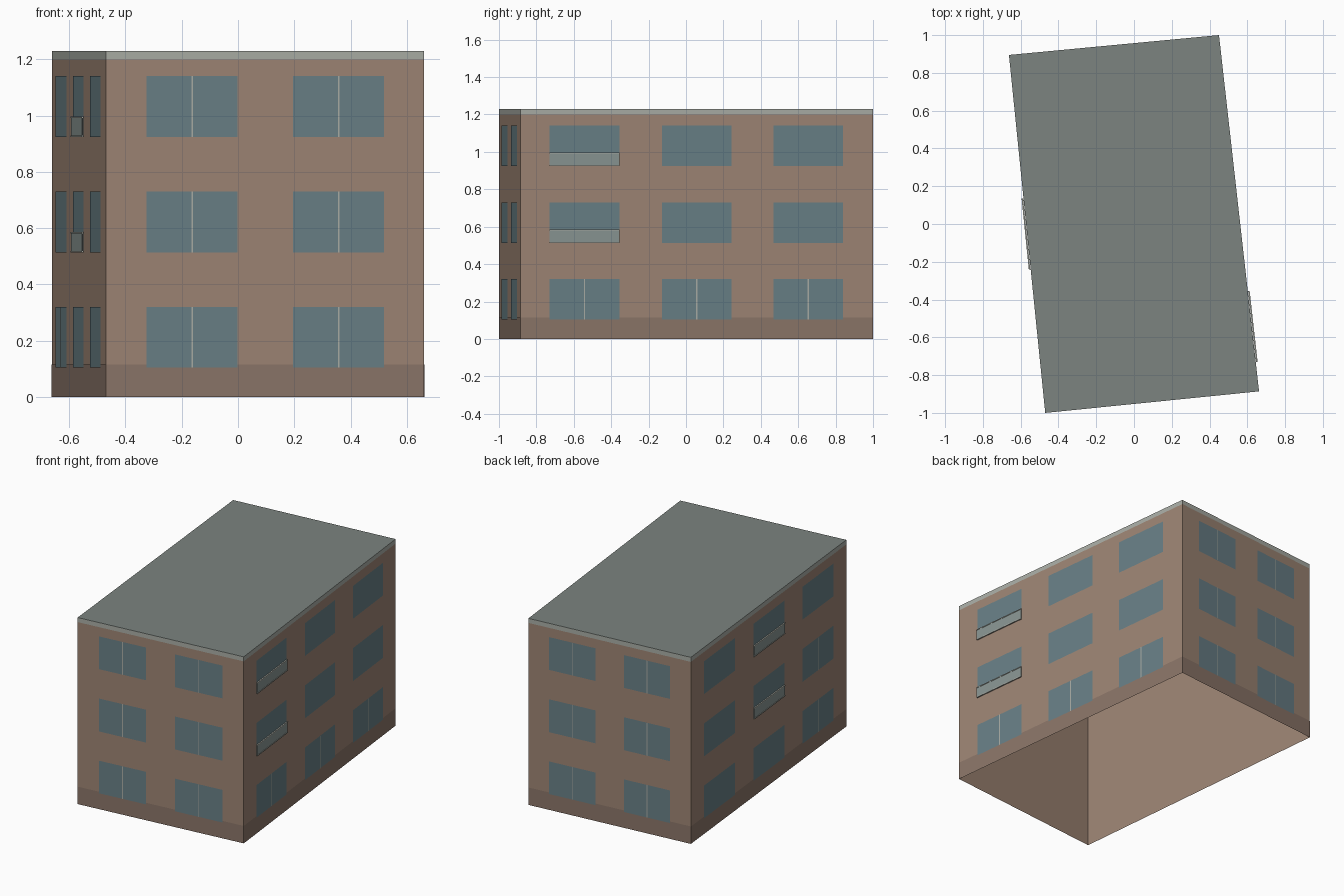
import bpy, bmesh
from mathutils import Vector

if "Cube" in bpy.data.objects:
    bpy.data.objects.remove(bpy.data.objects["Cube"])

# Footprint corners, counter-clockwise from front left
FOOT = [Vector(c) for c in ((-0.47, -1.0, 0), (0.662, -0.886, 0), (0.45, 1.0, 0), (-0.662, 0.895, 0))]
FLOORS = [(0.105, 0.32), (0.513, 0.73), (0.924, 1.14)]
SHORT = [(0.128, 0.414), (0.588, 0.874)]
LONG = [(0.082, 0.281), (0.401, 0.599), (0.717, 0.915)]
UP = Vector((0, 0, 1))


def material(name, rgb):
    m = bpy.data.materials.new(name)
    m.diffuse_color = (*rgb, 1)
    m.use_nodes = True
    m.node_tree.nodes["Principled BSDF"].inputs["Base Color"].default_value = m.diffuse_color
    return m


WALL = material("brick", (0.34, 0.235, 0.175))
BASE = material("plinth", (0.26, 0.18, 0.14))
GLASS = material("window_glass", (0.14, 0.215, 0.24))
TRIM = material("light_trim", (0.40, 0.42, 0.38))
PANEL = material("balcony_panel", (0.25, 0.30, 0.29))
ROOF = material("roof_grey", (0.20, 0.23, 0.215))


def finish(name, bm, mat):
    me = bpy.data.meshes.new(name)
    bm.to_mesh(me)
    bm.free()
    me.materials.append(mat)
    ob = bpy.data.objects.new(name, me)
    bpy.context.collection.objects.link(ob)
    return ob


def point(side, t, z, out):
    a, b = FOOT[side], FOOT[(side + 1) % 4]
    normal = (b - a).normalized().cross(UP)
    return a.lerp(b, t) + normal * out + UP * z


def quad(bm, side, t0, t1, z0, z1, out):
    bm.faces.new([bm.verts.new(point(side, t, z, out))
                  for t, z in ((t0, z0), (t1, z0), (t1, z1), (t0, z1))])


def slab(bm, side, t0, t1, z0, z1, out0, out1):
    # Thin box standing off the wall
    v = [bm.verts.new(point(side, t, z, o)) for o in (out0, out1)
         for t, z in ((t0, z0), (t1, z0), (t1, z1), (t0, z1))]
    for f in ((3, 2, 1, 0), (4, 5, 6, 7), (0, 1, 5, 4), (1, 2, 6, 5), (2, 3, 7, 6), (3, 0, 4, 7)):
        bm.faces.new([v[i] for i in f])


def band(name, z0, z1, out, mat):
    bm = bmesh.new()
    for side in range(4):
        quad(bm, side, 0, 1, z0, z1, out)
    bmesh.ops.remove_doubles(bm, verts=bm.verts, dist=0.0001)
    finish(name, bm, mat)


# Open-bottomed shell, plinth and roof edge
band("walls", 0, 1.2, 0, WALL)
band("plinth", 0, 0.115, 0.001, BASE)
band("roof_edge", 1.2, 1.23, 0, TRIM)

# Flat roof
bm = bmesh.new()
bm.faces.new([bm.verts.new(c + UP * 1.23) for c in FOOT])
finish("roof", bm, ROOF)


def has_mullion(side, floor, col):
    if side in (0, 2):
        return True
    if side == 1:
        return floor == 0
    return (floor, col) in ((0, 0), (0, 2), (1, 2))


# Windows, mullions and shallow balconies
glass, mullions, panels, rails = (bmesh.new() for _ in range(4))
for side in range(4):
    balcony_col = {1: 0, 3: 1}.get(side)
    length = (FOOT[(side + 1) % 4] - FOOT[side]).length
    for floor, (z0, z1) in enumerate(FLOORS):
        for col, (t0, t1) in enumerate(SHORT if side % 2 == 0 else LONG):
            quad(glass, side, t0, t1, z0, z1, 0.002)
            if has_mullion(side, floor, col):
                mid, half = (t0 + t1) / 2, 0.003 / length
                quad(mullions, side, mid - half, mid + half, z0, z1, 0.003)
            if col == balcony_col and floor > 0:
                slab(panels, side, t0, t1, z0 + 0.004, z0 + 0.068, 0.004, 0.008)
                for z in (z0, z0 + 0.067):
                    slab(rails, side, t0, t1, z, z + 0.006, 0.002, 0.010)

finish("window_panes", glass, GLASS)
finish("window_mullions", mullions, TRIM)
finish("balcony_panels", panels, PANEL)
finish("balcony_rails", rails, TRIM)
